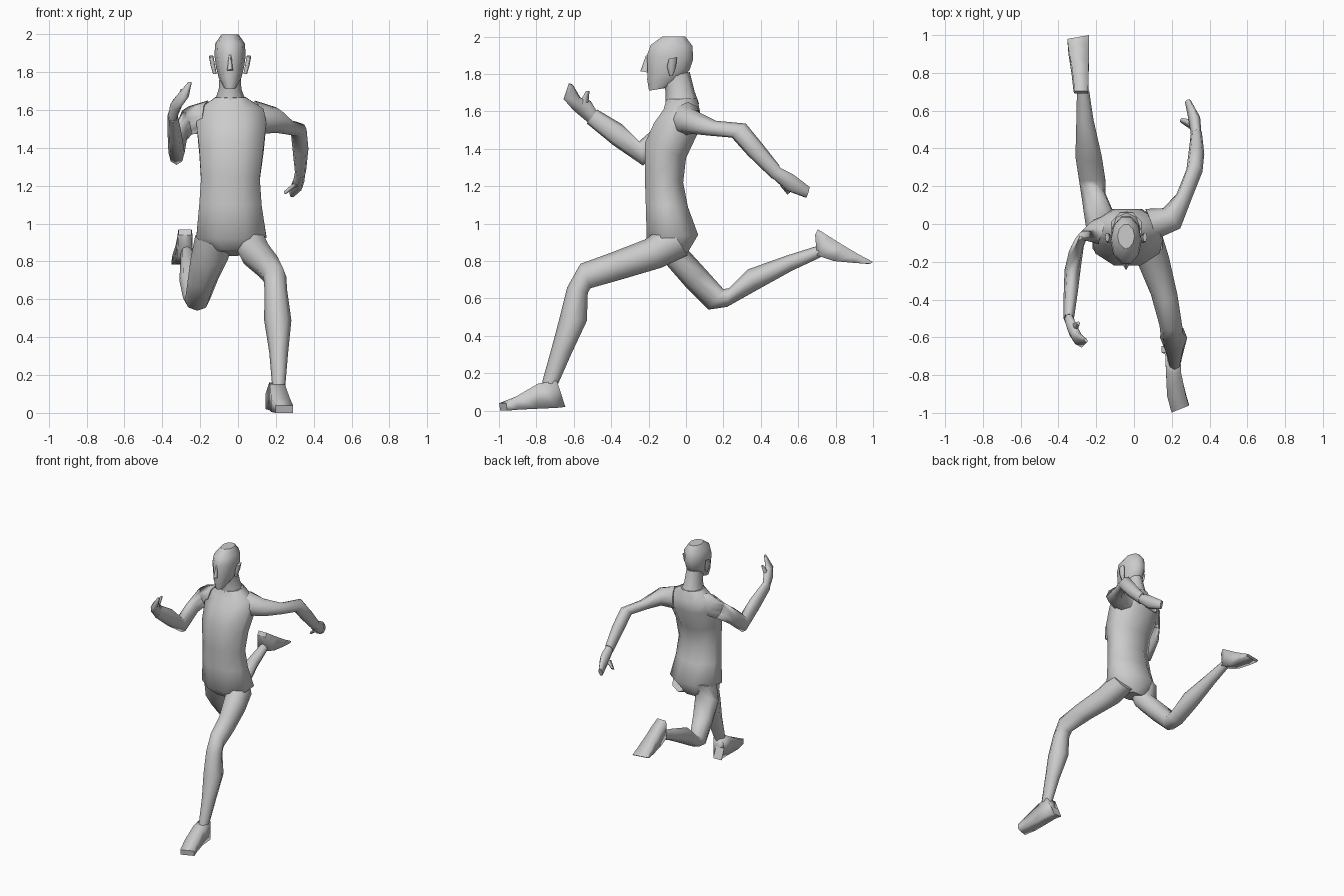
import bpy, bmesh
from math import cos, sin, pi, radians
from mathutils import Vector


def loft(name, rings, n=8, turn=False):
    """Skin closed rings. Ring: x, half width, then (y, z) of both profile edges, optional yaw."""
    bm = bmesh.new()
    loops = []
    for r in rings:
        x, hw, y1, z1, y2, z2 = r[:6]
        yaw = radians(r[6]) if len(r) > 6 else 0
        mid = Vector((x, (y1 + y2) / 2, (z1 + z2) / 2))
        depth = Vector((0, (y2 - y1) / 2, (z2 - z1) / 2))
        wide = Vector((cos(yaw), sin(yaw), 0)) * hw
        off, k = (pi / n, 1 / cos(pi / n)) if turn else (0, 1)
        loops.append([bm.verts.new(mid + k * (wide * cos(2 * pi * i / n + off)
                                              + depth * sin(2 * pi * i / n + off)))
                      for i in range(n)])
    for a, b in zip(loops, loops[1:]):
        for i in range(n):
            j = (i + 1) % n
            bm.faces.new((a[i], a[j], b[j], b[i])).smooth = True
    bm.faces.new(loops[0])
    bm.faces.new(loops[-1])
    bmesh.ops.recalc_face_normals(bm, faces=bm.faces)
    me = bpy.data.meshes.new(name)
    bm.to_mesh(me)
    bm.free()
    ob = bpy.data.objects.new(name, me)
    bpy.context.collection.objects.link(ob)
    return ob


# Torso, pelvis to neck base
loft("torso", [
    (-0.04, 0.09, -0.15, 0.86, 0.00, 0.83),
    (-0.035, 0.185, -0.21, 0.92, 0.065, 0.94),
    (-0.04, 0.165, -0.215, 1.10, 0.01, 1.09),
    (-0.04, 0.155, -0.22, 1.25, -0.015, 1.22),
    (-0.035, 0.17, -0.22, 1.43, 0.00, 1.35),
    (-0.035, 0.185, -0.17, 1.54, 0.08, 1.52),
    (-0.035, 0.17, -0.12, 1.61, 0.075, 1.60),
    (-0.04, 0.08, -0.105, 1.665, 0.06, 1.67)], turn=True)

# Neck and head
loft("neck", [
    (-0.04, 0.085, -0.11, 1.64, 0.07, 1.64),
    (-0.042, 0.06, -0.11, 1.71, 0.045, 1.71),
    (-0.042, 0.055, -0.13, 1.78, 0.02, 1.81)])
loft("head", [
    (-0.042, 0.032, -0.20, 1.71, -0.11, 1.725),
    (-0.042, 0.06, -0.212, 1.77, -0.02, 1.77),
    (-0.042, 0.074, -0.212, 1.83, 0.025, 1.82),
    (-0.042, 0.083, -0.215, 1.90, 0.045, 1.88),
    (-0.042, 0.078, -0.195, 1.955, 0.04, 1.95),
    (-0.042, 0.045, -0.13, 2.0, 0.0, 2.0)], n=10)
loft("nose", [
    (-0.042, 0.016, -0.245, 1.815, -0.19, 1.805),
    (-0.042, 0.012, -0.235, 1.84, -0.19, 1.84),
    (-0.042, 0.006, -0.214, 1.90, -0.19, 1.90)], n=4)
for side, label in ((1, "left"), (-1, "right")):
    loft(label + "_ear", [
        (-0.042 + side * 0.08, 0.01, -0.09, 1.79, -0.07, 1.79),
        (-0.042 + side * 0.092, 0.012, -0.105, 1.84, -0.05, 1.84),
        (-0.042 + side * 0.10, 0.012, -0.095, 1.88, -0.045, 1.89)], n=6)

# Left arm, swung back
loft("left_arm", [
    (0.09, 0.085, -0.01, 1.47, 0.01, 1.65, -70),
    (0.20, 0.07, 0.03, 1.48, 0.03, 1.615, -50),
    (0.265, 0.042, 0.13, 1.47, 0.16, 1.55, -20),
    (0.32, 0.043, 0.245, 1.46, 0.32, 1.535, -8),
    (0.33, 0.042, 0.33, 1.365, 0.41, 1.425),
    (0.33, 0.03, 0.46, 1.24, 0.50, 1.31, 10)])
loft("left_hand", [
    (0.33, 0.028, 0.45, 1.25, 0.49, 1.31, 10),
    (0.32, 0.032, 0.54, 1.17, 0.57, 1.27, 20),
    (0.285, 0.016, 0.64, 1.135, 0.66, 1.20, 20)], n=6)
loft("left_thumb", [
    (0.31, 0.02, 0.50, 1.20, 0.55, 1.22, 30),
    (0.25, 0.01, 0.54, 1.155, 0.56, 1.175, 30)], n=5)

# Right arm, swung forward with bent elbow
loft("right_arm", [
    (-0.16, 0.085, -0.03, 1.48, -0.02, 1.65, 70),
    (-0.26, 0.07, -0.03, 1.47, -0.02, 1.62, 45),
    (-0.305, 0.042, -0.10, 1.42, -0.16, 1.52, 20),
    (-0.325, 0.043, -0.23, 1.31, -0.25, 1.44, 5),
    (-0.335, 0.037, -0.39, 1.42, -0.34, 1.53),
    (-0.345, 0.027, -0.53, 1.535, -0.475, 1.61)])
loft("right_hand", [
    (-0.345, 0.025, -0.52, 1.53, -0.47, 1.60),
    (-0.325, 0.035, -0.60, 1.60, -0.51, 1.66, -20),
    (-0.295, 0.04, -0.65, 1.665, -0.57, 1.675, -30),
    (-0.255, 0.012, -0.625, 1.75, -0.605, 1.74, -30)], n=6)
loft("right_thumb", [
    (-0.315, 0.02, -0.58, 1.63, -0.52, 1.65),
    (-0.295, 0.01, -0.535, 1.71, -0.515, 1.71)], n=5)

# Left leg, striding forward
loft("left_leg", [
    (0.06, 0.085, 0.01, 0.83, -0.10, 1.0),
    (0.095, 0.09, -0.13, 0.765, -0.22, 0.915),
    (0.16, 0.07, -0.35, 0.70, -0.40, 0.845),
    (0.195, 0.06, -0.51, 0.655, -0.565, 0.785),
    (0.20, 0.06, -0.525, 0.63, -0.635, 0.66),
    (0.21, 0.072, -0.53, 0.48, -0.675, 0.50),
    (0.215, 0.05, -0.61, 0.31, -0.72, 0.33),
    (0.215, 0.035, -0.685, 0.14, -0.77, 0.15)])
loft("left_foot", [
    (0.18, 0.035, -0.645, 0.02, -0.68, 0.10),
    (0.205, 0.04, -0.69, 0.015, -0.69, 0.16),
    (0.21, 0.04, -0.80, 0.01, -0.79, 0.145),
    (0.225, 0.05, -0.90, 0.005, -0.91, 0.075),
    (0.245, 0.05, -0.975, 0.0, -0.98, 0.04, 22)], n=4, turn=True)

# Right leg, kicked back
loft("right_leg", [
    (-0.13, 0.095, -0.17, 0.93, 0.05, 0.95),
    (-0.15, 0.10, -0.10, 0.775, 0.01, 0.86),
    (-0.185, 0.08, 0.0, 0.66, 0.11, 0.75),
    (-0.215, 0.065, 0.12, 0.54, 0.20, 0.65),
    (-0.22, 0.07, 0.22, 0.555, 0.23, 0.655),
    (-0.24, 0.07, 0.38, 0.645, 0.33, 0.755),
    (-0.26, 0.045, 0.57, 0.75, 0.54, 0.83),
    (-0.27, 0.032, 0.72, 0.82, 0.70, 0.88)])
loft("right_foot", [
    (-0.28, 0.035, 0.69, 0.94, 0.705, 0.97),
    (-0.28, 0.04, 0.70, 0.83, 0.76, 0.935),
    (-0.285, 0.045, 0.79, 0.80, 0.84, 0.885),
    (-0.292, 0.055, 0.90, 0.79, 0.93, 0.832),
    (-0.295, 0.058, 0.975, 0.785, 0.99, 0.795, 10)], n=4, turn=True)
